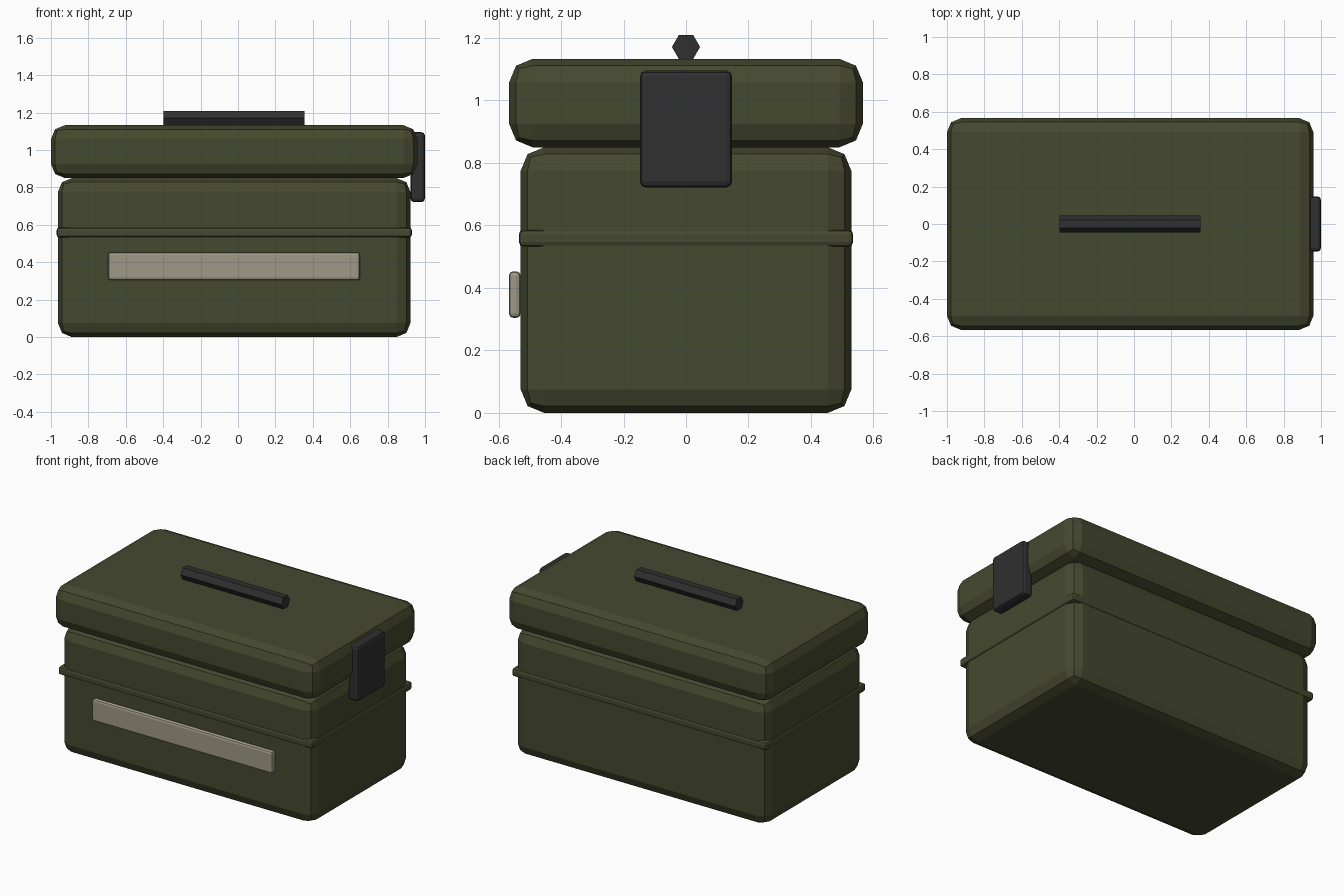
import bpy, bmesh, math
from mathutils import Vector, Matrix

if "Cube" in bpy.data.objects:
    bpy.data.objects.remove(bpy.data.objects["Cube"])


def material(name, rgb):
    m = bpy.data.materials.new(name)
    m.diffuse_color = (*rgb, 1)
    m.use_nodes = True
    m.node_tree.nodes["Principled BSDF"].inputs["Base Color"].default_value = m.diffuse_color
    return m


OLIVE = material("olive green", (0.060, 0.066, 0.028))
BLACK = material("dark grey", (0.029, 0.029, 0.030))
TAN = material("pale tan", (0.345, 0.318, 0.240))


def finish(name, bm, mat):
    mesh = bpy.data.meshes.new(name)
    bm.to_mesh(mesh)
    bm.free()
    mesh.materials.append(mat)
    ob = bpy.data.objects.new(name, mesh)
    bpy.context.collection.objects.link(ob)
    return ob


def box(name, lo, hi, bevel, mat):
    """Box between two corners with two-step rounded edges."""
    lo, hi = Vector(lo), Vector(hi)
    bm = bmesh.new()
    bmesh.ops.create_cube(bm, size=1)
    bmesh.ops.scale(bm, vec=hi - lo, verts=bm.verts)
    bmesh.ops.translate(bm, vec=(lo + hi) / 2, verts=bm.verts)
    ob = finish(name, bm, mat)
    mod = ob.modifiers.new("rounded edges", 'BEVEL')
    mod.width = bevel
    mod.segments = 2
    mod.limit_method = 'NONE'
    return ob


# Case body, lid and the rib around the body
box("case_body", (-0.963, -0.529, 0), (0.922, 0.529, 0.85), 0.075, OLIVE)
box("lid", (-1.0, -0.566, 0.85), (0.959, 0.566, 1.133), 0.075, OLIVE)
box("body_rib", (-0.97, -0.535, 0.532), (0.929, 0.535, 0.586), 0.015, OLIVE)

# Label plate on the front, latch on the right end
box("label_plate", (-0.695, -0.567, 0.304), (0.652, -0.529, 0.453), 0.014, TAN)
box("latch", (0.922, -0.148, 0.721), (1.0, 0.148, 1.096), 0.02, BLACK)

# Six-sided carrying handle lying along x, flat on the lid
bm = bmesh.new()
bmesh.ops.create_cone(bm, cap_ends=True, segments=6, radius1=0.045,
                      radius2=0.045, depth=0.754)
# put two of the six corners at +y and -y
corner = max(bm.verts, key=lambda v: v.co.y)
turn = math.pi / 2 - math.atan2(corner.co.y, corner.co.x)
bmesh.ops.rotate(bm, matrix=Matrix.Rotation(turn, 3, 'Z'), verts=bm.verts)
bmesh.ops.rotate(bm, matrix=Matrix.Rotation(math.pi / 2, 3, 'Y'), verts=bm.verts)
bmesh.ops.translate(bm, vec=(-0.021, 0, 1.171), verts=bm.verts)
finish("handle", bm, BLACK)
